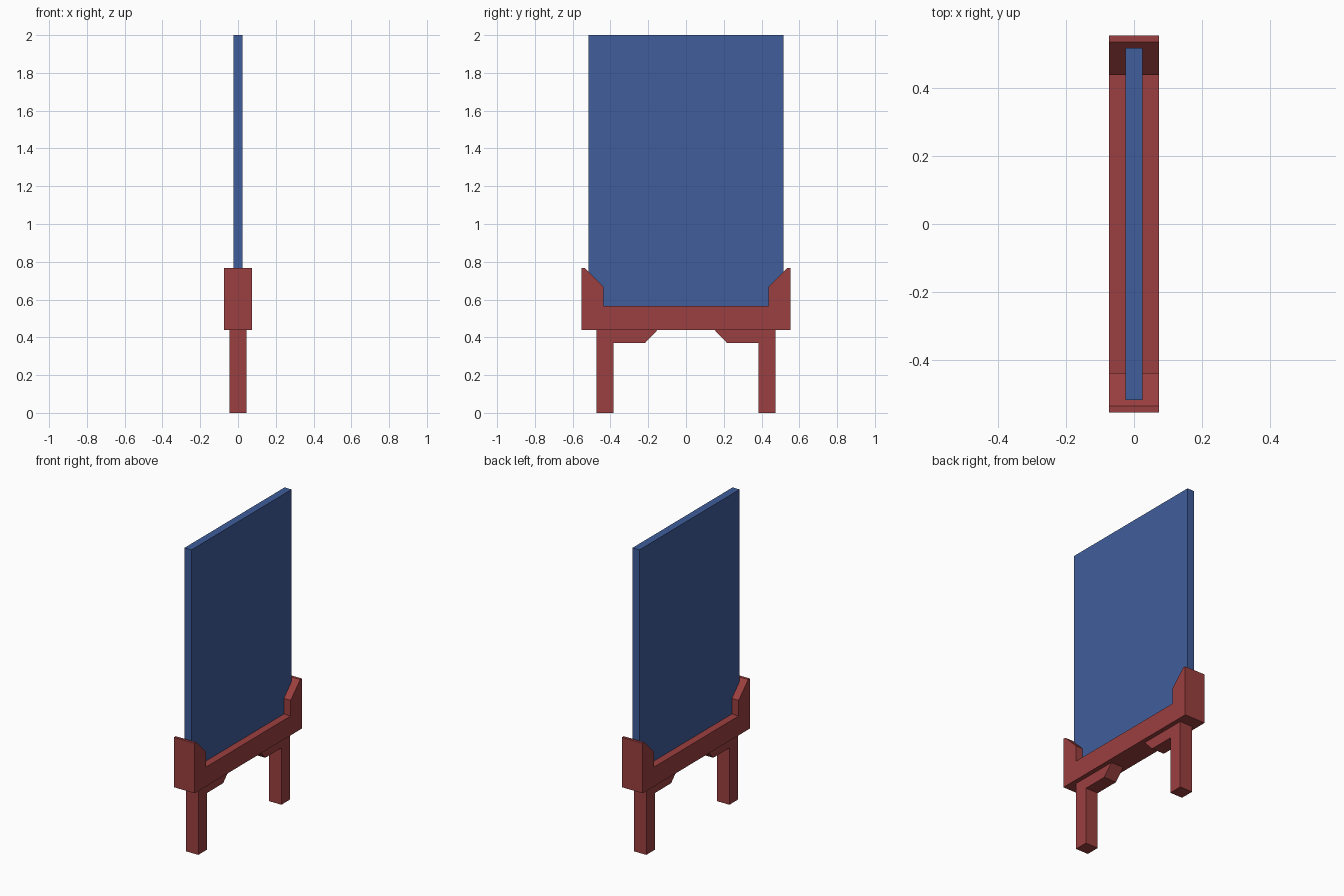
import bpy, bmesh

if "Cube" in bpy.data.objects:
    bpy.data.objects.remove(bpy.data.objects["Cube"])


def material(name, color):
    m = bpy.data.materials.new(name)
    m.diffuse_color = color
    m.use_nodes = True
    m.node_tree.nodes["Principled BSDF"].inputs["Base Color"].default_value = m.diffuse_color
    return m


RED = material("red_wood", (0.33, 0.05, 0.05, 1))
BLUE = material("blue_panel", (0.05, 0.11, 0.33, 1))


def extrude_profile(name, yz, half_x, mat):
    """Extrude a side profile (y, z) symmetrically along x."""
    bm = bmesh.new()
    face = bm.faces.new([bm.verts.new((-half_x, y, z)) for y, z in yz])
    new = bmesh.ops.extrude_face_region(bm, geom=[face])["geom"]
    verts = [v for v in new if isinstance(v, bmesh.types.BMVert)]
    bmesh.ops.translate(bm, verts=verts, vec=(2 * half_x, 0, 0))
    bmesh.ops.recalc_face_normals(bm, faces=bm.faces)
    mesh = bpy.data.meshes.new(name)
    bm.to_mesh(mesh)
    bm.free()
    mesh.materials.append(mat)
    obj = bpy.data.objects.new(name, mesh)
    bpy.context.collection.objects.link(obj)
    return obj


# Cradle beam with raised, chamfered ends
half = [(0.553, 0.44), (0.553, 0.766), (0.535, 0.766), (0.437, 0.668), (0.437, 0.566)]
extrude_profile("cradle_beam", half + [(-y, z) for y, z in reversed(half)], 0.074, RED)

# Upright panel seated in the cradle
extrude_profile("panel", [(-0.516, 0.50), (0.516, 0.50), (0.516, 2.0), (-0.516, 2.0)],
                0.025, BLUE)

# Legs and chamfered brackets at both ends
for side, s in (("left", -1), ("right", 1)):
    leg = [(0.383, 0), (0.473, 0), (0.473, 0.44), (0.383, 0.44)]
    bracket = [(0.383, 0.37), (0.383, 0.44), (0.15, 0.44), (0.217, 0.37)]
    extrude_profile(side + "_leg", [(s * y, z) for y, z in leg], 0.045, RED)
    extrude_profile(side + "_bracket", [(s * y, z) for y, z in bracket], 0.045, RED)
